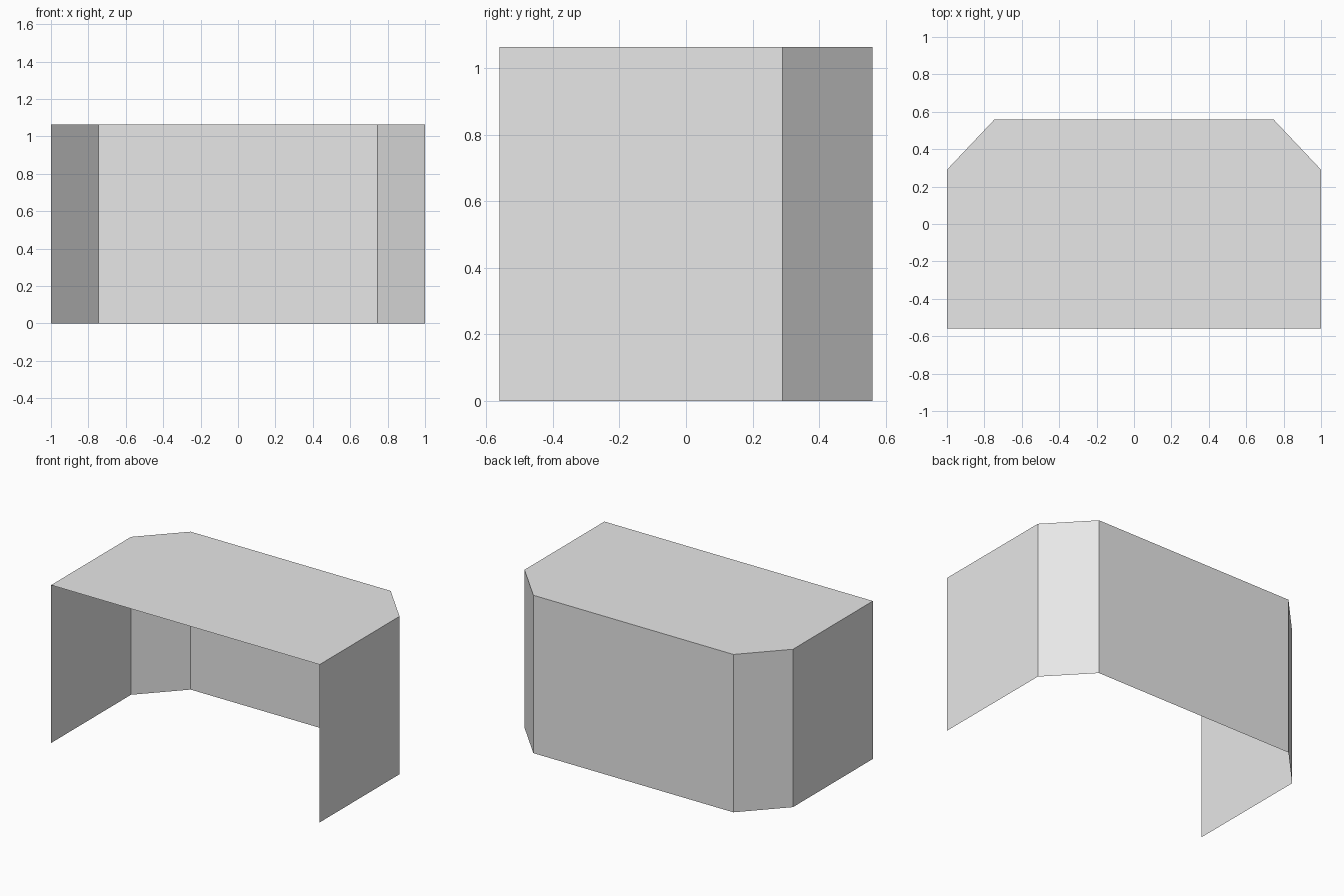
import bpy
import bmesh

# Remove the default cube
cube = bpy.data.objects.get("Cube")
if cube:
    bpy.data.objects.remove(cube, do_unlink=True)

HEIGHT = 1.063
HALF_DEPTH = 0.56

# Single plain grey finish
grey = bpy.data.materials.new("plain_grey")
grey.use_nodes = True
grey.diffuse_color = (0.8, 0.8, 0.8, 1)
grey.node_tree.nodes["Principled BSDF"].inputs["Base Color"].default_value = (0.8, 0.8, 0.8, 1)


def make_object(name, bm):
    mesh = bpy.data.meshes.new(name)
    bm.to_mesh(mesh)
    bm.free()
    mesh.materials.append(grey)
    obj = bpy.data.objects.new(name, mesh)
    bpy.context.collection.objects.link(obj)
    return obj


# Plan outline: front left, round the chamfered back, to front right
half = [(1, -HALF_DEPTH), (1, 0.29), (0.745, HALF_DEPTH)]
outline = half + [(-x, y) for x, y in reversed(half)]

# Thin wall panels wrapping the sides and back, open at the front
bm = bmesh.new()
base = [bm.verts.new((x, y, 0)) for x, y in outline]
edges = [bm.edges.new(pair) for pair in zip(base, base[1:])]
raised = bmesh.ops.extrude_edge_only(bm, edges=edges)["geom"]
bmesh.ops.translate(bm, vec=(0, 0, HEIGHT),
                    verts=[g for g in raised if isinstance(g, bmesh.types.BMVert)])
bm.normal_update()
# Make every panel face outward
inward = [f for f in bm.faces if f.normal.dot(f.calc_center_median() * 1) < 0]
bmesh.ops.reverse_faces(bm, faces=inward)
make_object("wall_panels", bm)

# Flat desktop with chamfered back corners
bm = bmesh.new()
bm.faces.new([bm.verts.new((x, y, HEIGHT)) for x, y in outline])
bm.normal_update()
make_object("desktop", bm)
